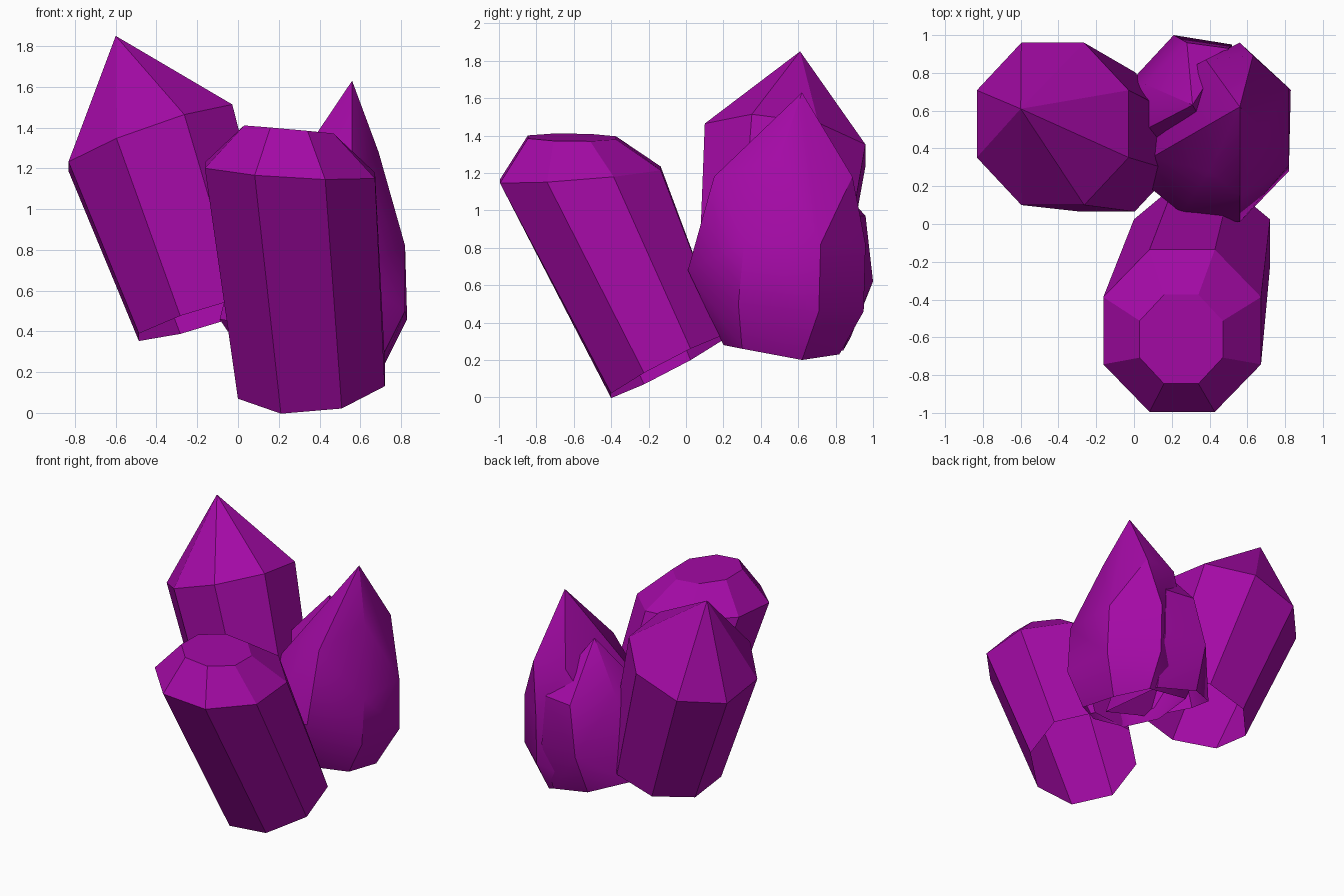
import bpy, bmesh, math

if "Cube" in bpy.data.objects:
    bpy.data.objects.remove(bpy.data.objects["Cube"])

mat = bpy.data.materials.new("purple_crystal")
mat.diffuse_color = (0.37, 0.003, 0.38, 1)
mat.use_nodes = True
mat.node_tree.nodes["Principled BSDF"].inputs["Base Color"].default_value = mat.diffuse_color


def finish(name, bm, smooth=None):
    me = bpy.data.meshes.new(name)
    bm.to_mesh(me)
    bm.free()
    me.materials.append(mat)
    ob = bpy.data.objects.new(name, me)
    bpy.context.collection.objects.link(ob)
    if smooth:
        bpy.ops.object.select_all(action='DESELECT')
        ob.select_set(True)
        bpy.context.view_layer.objects.active = ob
        bpy.ops.object.shade_smooth_by_angle(angle=math.radians(smooth))


def lofted_crystal(name, rings, tip=None, sides=8):
    """Loft tilted octagons, open below: ring = (cx, cy, cz, rx, ry, slope_x, slope_y)."""
    bm = bmesh.new()
    loops = []
    for cx, cy, cz, rx, ry, sx, sy in rings:
        loop = []
        for k in range(sides):
            a = 2 * math.pi * (k + 0.5) / sides
            dx, dy = rx * math.cos(a), ry * math.sin(a)
            loop.append(bm.verts.new((cx + dx, cy + dy, cz + sx * dx + sy * dy)))
        loops.append(loop)
    for lo, hi in zip(loops, loops[1:]):
        for k in range(sides):
            j = (k + 1) % sides
            bm.faces.new((lo[k], lo[j], hi[j], hi[k]))
    if tip:
        t = bm.verts.new(tip)
        for k in range(sides):
            bm.faces.new((loops[-1][k], loops[-1][(k + 1) % sides], t))
    else:
        bm.faces.new(loops[-1])
    finish(name, bm)


def hull_crystal(name, body, base):
    """Irregular crystal: convex hull of its corners, open at the base."""
    bm = bmesh.new()
    for p in body:
        bm.verts.new(p)
    foot = {bm.verts.new(p) for p in base}
    bmesh.ops.convex_hull(bm, input=list(bm.verts))
    bm.normal_update()
    bottom = [f for f in bm.faces if all(v in foot for v in f.verts)]
    bmesh.ops.delete(bm, geom=bottom, context='FACES')
    bmesh.ops.delete(bm, geom=[v for v in bm.verts if not v.link_faces], context='VERTS')
    finish(name, bm, smooth=30)


# Tall pointed crystal, leaning left
lofted_crystal("left_crystal", [
    (-0.14, 0.435, 0.475, 0.375, 0.40, 0.30, -0.12),
    (-0.43, 0.53, 1.35, 0.435, 0.465, 0.35, -0.13),
], tip=(-0.60, 0.61, 1.85))

# Blunt crystal, leaning forward
lofted_crystal("front_crystal", [
    (0.36, -0.10, 0.165, 0.39, 0.325, 0.085, 0.52),
    (0.255, -0.565, 1.19, 0.452, 0.465, -0.06, 0.08),
    (0.25, -0.61, 1.39, 0.238, 0.255, -0.09, -0.01),
])

# Bulging pointed crystal at the back right
hull_crystal("right_crystal", [
    (0.56, 0.62, 1.63),
    (0.63, 0.89, 1.18), (0.38, 0.87, 1.18), (0.69, 0.50, 1.28),
    (0.56, 0.15, 1.18), (0.40, 0.28, 1.22), (0.09, 0.35, 0.93),
    (0.82, 0.72, 0.82), (0.82, 0.31, 0.82), (0.56, 0.96, 0.82),
    (0.83, 0.71, 0.46), (0.82, 0.28, 0.50), (0.56, 0.95, 0.46),
    (0.56, 0.01, 0.68), (0.25, 0.06, 0.66), (0.05, 0.22, 0.62), (0.05, 0.70, 0.55),
], [
    (0.70, 0.62, 0.20), (0.55, 0.82, 0.23), (0.70, 0.30, 0.26), (0.52, 0.20, 0.28),
    (0.25, 0.20, 0.32), (0.12, 0.40, 0.34), (0.20, 0.78, 0.30),
])

# Smaller crystal merged into its back left side
hull_crystal("small_crystal", [
    (0.31, 0.63, 1.34),
    (0.28, 0.96, 0.97), (0.50, 0.93, 0.97), (0.06, 0.74, 1.02), (0.06, 0.50, 1.04),
    (0.21, 1.00, 0.62), (0.52, 0.95, 0.62), (0.00, 0.75, 0.62), (0.00, 0.48, 0.62),
], [
    (0.19, 0.88, 0.32), (0.50, 0.84, 0.25), (-0.05, 0.72, 0.40), (-0.09, 0.50, 0.46),
    (0.10, 0.28, 0.42), (0.50, 0.30, 0.30),
])
